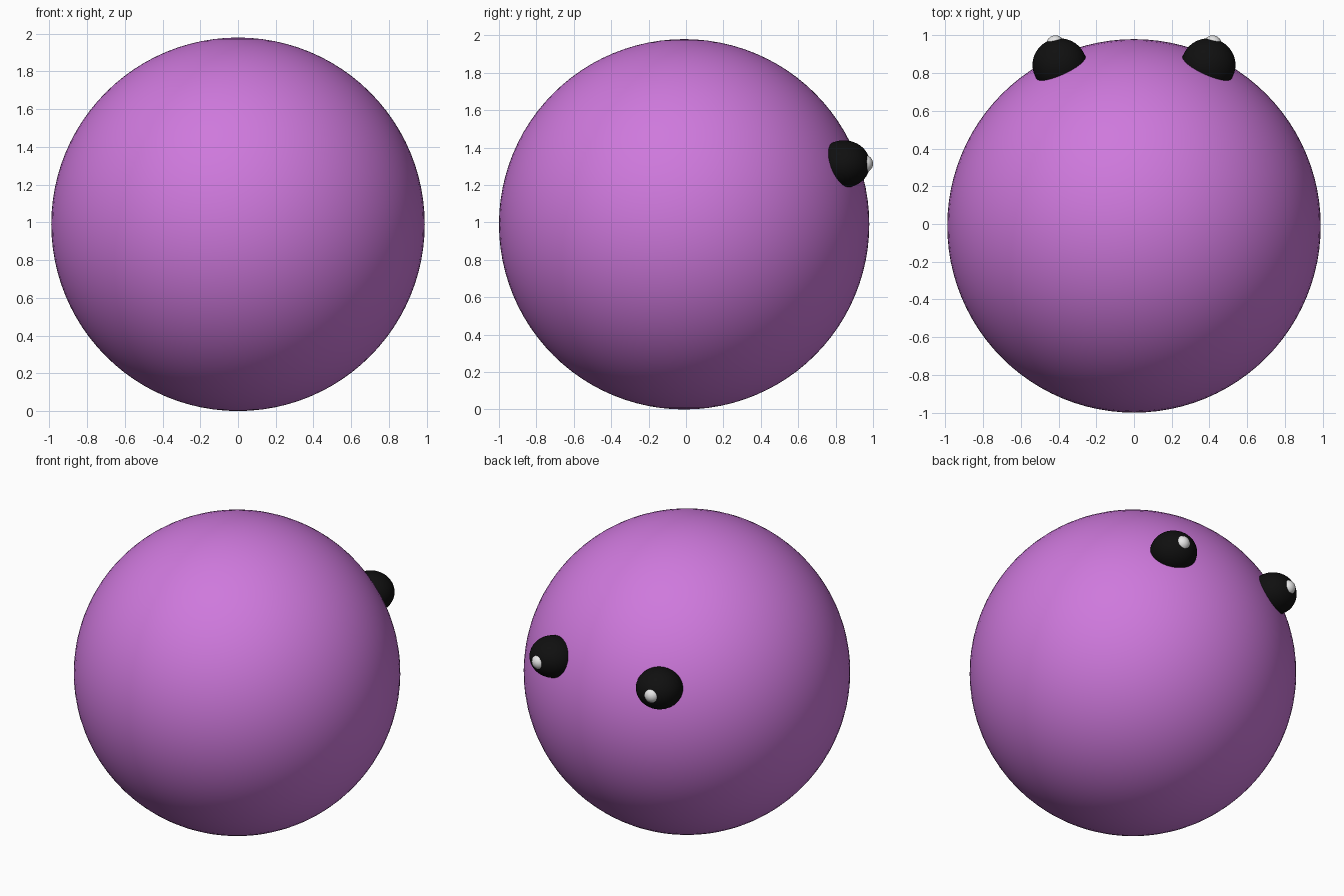
import bpy

if "Cube" in bpy.data.objects:
    bpy.data.objects.remove(bpy.data.objects["Cube"])


def material(name, rgb):
    m = bpy.data.materials.new(name)
    m.diffuse_color = (*rgb, 1.0)
    m.use_nodes = True
    m.node_tree.nodes["Principled BSDF"].inputs["Base Color"].default_value = m.diffuse_color
    return m


PURPLE = material("orchid_purple", (0.62, 0.19, 0.72))
BLACK = material("eye_black", (0.005, 0.005, 0.005))
WHITE = material("glint_white", (0.8, 0.8, 0.8))


def ball(name, centre, radii, mat, segments, rings):
    bpy.ops.mesh.primitive_uv_sphere_add(segments=segments, ring_count=rings, radius=1, location=centre)
    ob = bpy.context.object
    ob.name = name
    ob.scale = radii
    bpy.ops.object.transform_apply(location=False, rotation=False, scale=True)
    bpy.ops.object.shade_smooth()
    ob.data.materials.append(mat)
    return ob


# Round body
ball("body", (0, -0.01, 0.99), (0.99, 0.99, 0.99), PURPLE, 96, 48)

# Mirrored pair of eyes on the back, each with a small glint
for side, s in (("left", -1), ("right", 1)):
    ball(f"{side}_eye", (s * 0.394, 0.843, 1.312), (0.144, 0.141, 0.127), BLACK, 48, 24)
    ball(f"{side}_eye_glint", (s * 0.417, 0.952, 1.314), (0.048, 0.048, 0.048), WHITE, 32, 16)
